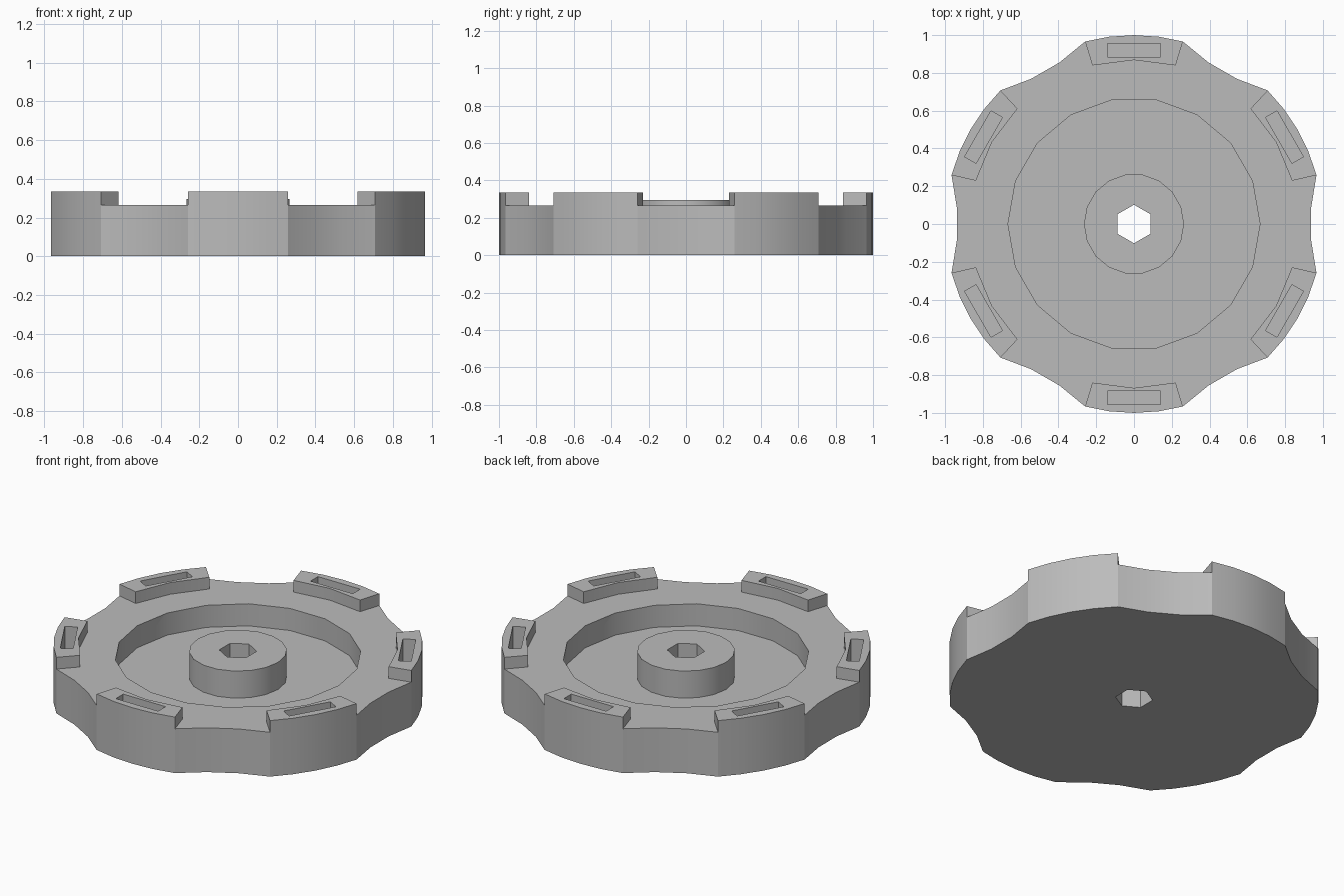
import bpy, bmesh, math

BODY_TOP, PAD_TOP, HUB_TOP, FLOOR = 0.265, 0.335, 0.295, 0.133

if "Cube" in bpy.data.objects:
    bpy.data.objects.remove(bpy.data.objects["Cube"], do_unlink=True)

grey = bpy.data.materials.new("light grey")
grey.use_nodes = True
grey.diffuse_color = (0.5, 0.5, 0.5, 1)
grey.node_tree.nodes["Principled BSDF"].inputs["Base Color"].default_value = (0.5, 0.5, 0.5, 1)


def polar(radius, degrees):
    a = math.radians(degrees)
    return radius * math.cos(a), radius * math.sin(a)


def ngon(radius, sides, start=0):
    return [polar(radius, start + 360 * i / sides) for i in range(sides)]


def prism(name, outlines, z0, z1):
    """Extrude one or more counter-clockwise outlines from z0 to z1."""
    bm = bmesh.new()
    for outline in outlines:
        low = [bm.verts.new((x, y, z0)) for x, y in outline]
        high = [bm.verts.new((x, y, z1)) for x, y in outline]
        bm.faces.new(low[::-1])
        bm.faces.new(high)
        n = len(outline)
        for i in range(n):
            j = (i + 1) % n
            bm.faces.new((low[i], low[j], high[j], high[i]))
    mesh = bpy.data.meshes.new(name)
    bm.to_mesh(mesh)
    bm.free()
    mesh.materials.append(grey)
    obj = bpy.data.objects.new(name, mesh)
    bpy.context.collection.objects.link(obj)
    return obj


def activate(obj):
    bpy.ops.object.select_all(action='DESELECT')
    obj.select_set(True)
    bpy.context.view_layer.objects.active = obj


def combine(target, tool, operation):
    activate(target)
    mod = target.modifiers.new(operation.lower(), 'BOOLEAN')
    mod.operation, mod.solver, mod.object = operation, 'EXACT', tool
    bpy.ops.object.modifier_apply(modifier=mod.name)
    bpy.data.objects.remove(tool, do_unlink=True)


def slot_outline(angle):
    """Narrow rectangle lying across the lobe at this angle."""
    c, s = polar(1, angle)
    corners = [(0.885, -0.14), (0.955, -0.14), (0.955, 0.14), (0.885, 0.14)]
    return [(r * c - t * s, r * s + t * c) for r, t in corners]


# Scalloped rim: six round lobes with shallow hollows between them
lobes = range(30, 390, 60)
arc = (-15, -7.5, 0, 7.5, 15)
rim = []
for lobe in lobes:
    rim += [polar(1, lobe + a) for a in arc]
    rim += [polar(0.942, lobe + a) for a in (24.7, 35.3)]
wheel = prism("wheel_body", [rim], 0, BODY_TOP)

# Raised pads on the lobes
pads = [[polar(1, lobe + a) for a in arc] +
        [polar(0.868, lobe + a) for a in (14.7, 0, -14.7)] for lobe in lobes]
combine(wheel, prism("rim_pads", pads, BODY_TOP, PAD_TOP), 'UNION')

# Slots through the pads, and the round recess
combine(wheel, prism("slot_cutter", [slot_outline(a) for a in lobes], FLOOR, 0.5), 'DIFFERENCE')
combine(wheel, prism("recess_cutter", [ngon(0.667, 18)], FLOOR, 0.5), 'DIFFERENCE')

# Central hub
hub = prism("hub", [ngon(0.265, 18)], FLOOR, HUB_TOP)

# Hexagonal shaft hole, then smooth the curved walls
for part in (wheel, hub):
    combine(part, prism("shaft_cutter", [ngon(0.102, 6, 30)], -0.5, 0.5), 'DIFFERENCE')
    activate(part)
    bpy.ops.object.shade_smooth_by_angle(angle=math.radians(24))
